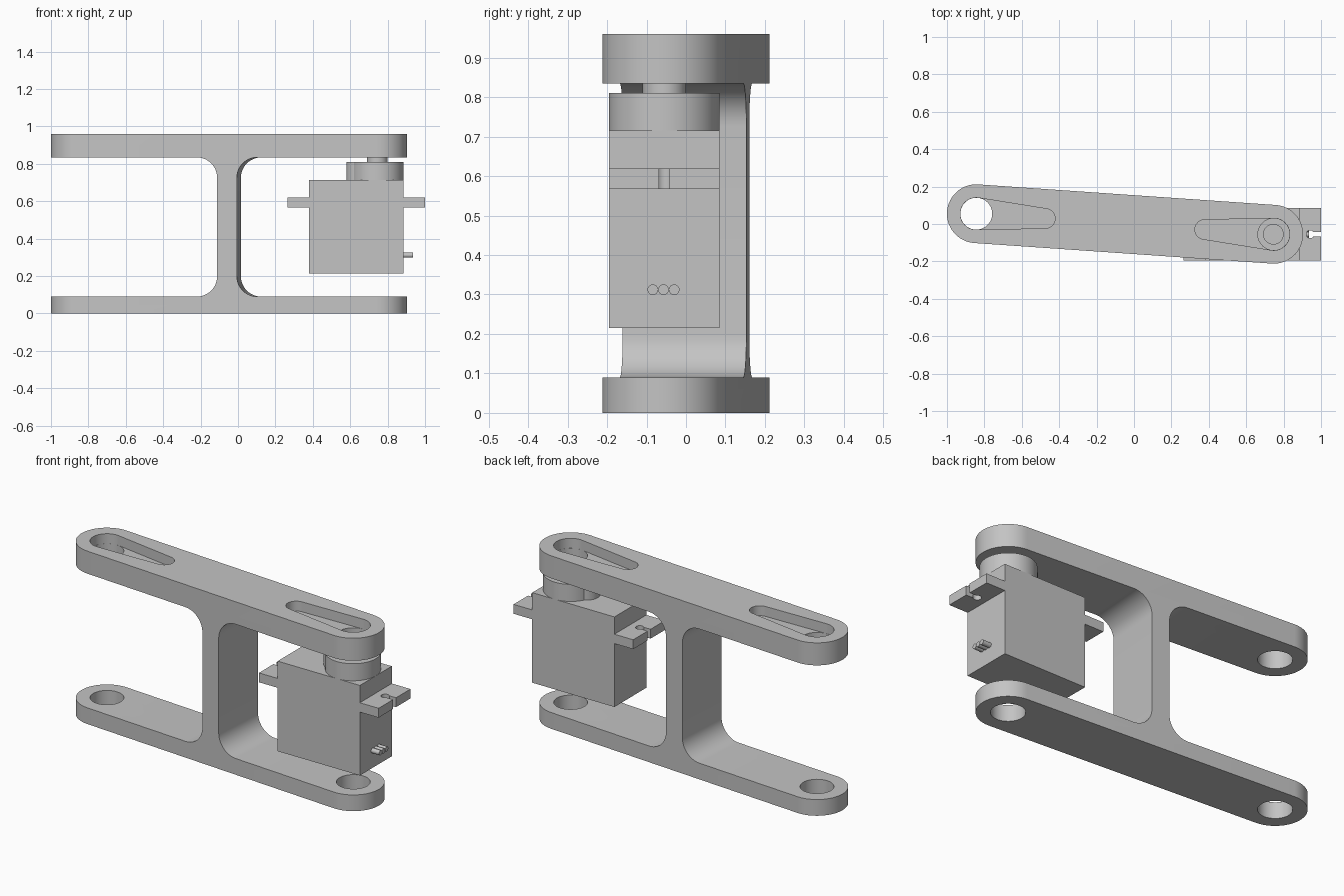
import bpy, bmesh, math
from mathutils import Vector

if "Cube" in bpy.data.objects:
    bpy.data.objects.remove(bpy.data.objects["Cube"], do_unlink=True)

grey = bpy.data.materials.new("plain grey")
grey.use_nodes = True
GREY = (0.55, 0.55, 0.55, 1)
grey.diffuse_color = GREY
grey.node_tree.nodes["Principled BSDF"].inputs["Base Color"].default_value = GREY


def prism(name, points, sweep):
    """Extrude a closed 3D outline along a vector."""
    bm = bmesh.new()
    face = bm.faces.new([bm.verts.new(p) for p in points])
    new = bmesh.ops.extrude_face_region(bm, geom=[face])["geom"]
    bmesh.ops.translate(bm, vec=sweep, verts=[v for v in new if isinstance(v, bmesh.types.BMVert)])
    bmesh.ops.recalc_face_normals(bm, faces=bm.faces)
    mesh = bpy.data.meshes.new(name)
    bm.to_mesh(mesh)
    bm.free()
    mesh.materials.append(grey)
    obj = bpy.data.objects.new(name, mesh)
    bpy.context.collection.objects.link(obj)
    return obj


def arc(cx, cy, r, start, end, n):
    steps = [math.radians(start + (end - start) * i / n) for i in range(n + 1)]
    return [(cx + r * math.cos(a), cy + r * math.sin(a)) for a in steps]


def upright(name, outline, z0, z1):
    return prism(name, [(x, y, z0) for x, y in outline], (0, 0, z1 - z0))


def disc(name, x, y, r, z0, z1, n=64):
    return upright(name, arc(x, y, r, 0, 360, n)[:-1], z0, z1)


def teardrop(x1, r1, x2, r2):
    """Outline around two circles on the x axis, with x1 < x2."""
    t = math.degrees(math.acos((r1 - r2) / (x2 - x1)))
    return arc(x1, 0, r1, t, 360 - t, 32) + arc(x2, 0, r2, -t, t, 32)


def boolean(obj, tool, operation):
    """Combine two solids and discard the second one."""
    mod = obj.modifiers.new("combine", "BOOLEAN")
    mod.operation, mod.object, mod.solver = operation, tool, "EXACT"
    bpy.context.view_layer.update()
    graph = bpy.context.evaluated_depsgraph_get()
    mesh = bpy.data.meshes.new_from_object(obj.evaluated_get(graph))
    obj.modifiers.clear()
    obj.data = mesh
    bpy.data.objects.remove(tool, do_unlink=True)


def smooth(obj):
    bpy.ops.object.select_all(action="DESELECT")
    obj.select_set(True)
    bpy.context.view_layer.objects.active = obj
    bpy.ops.object.shade_smooth_by_angle(angle=math.radians(30))


# Arm link: an I profile with filleted web, trimmed to rounded ends
HALF, R = 0.797, 0.157
LOW, HIGH, TOP = 0.09, 0.835, 0.96
WEB, FILLET = 0.0525, 0.11
c = WEB + FILLET
right = [(1.1, 0), (1.1, LOW)]
right += arc(c, LOW + FILLET, FILLET, 270, 180, 12)
right += arc(c, HIGH - FILLET, FILLET, 180, 90, 12)
right += [(1.1, HIGH), (1.1, TOP)]
profile = right + [(-x, z) for x, z in reversed(right)]
link = prism("arm_link", [(x, -0.3, z) for x, z in profile], (0, 0.6, 0))
boolean(link, upright("trim", teardrop(-HALF, R, HALF, R), -0.1, 1.1), "INTERSECT")

# Pivot holes through both plates, horn pockets in the top plate
pocket = teardrop(-HALF, 0.0855, -HALF + 0.37, 0.052)
for side in (-1, 1):
    boolean(link, disc("hole", side * HALF, 0, 0.085, -0.1, 1.1), "DIFFERENCE")
    outline = [(-side * x, y) for x, y in pocket]
    boolean(link, upright("pocket", outline, 0.905, 1.1), "DIFFERENCE")
link.location.x = -0.048
link.rotation_euler.z = -math.atan2(0.11, 1.591)
smooth(link)

# Servo case with mounting tabs
SX, SY = 0.745, -0.055
x0, x1, z0, z1 = 0.38, 0.885, 0.215, 0.715
t0, t1 = 0.567, 0.619
case = [(x0, z0), (x1, z0), (x1, t0), (1, t0), (1, t1), (x1, t1),
        (x1, z1), (x0, z1), (x0, t1), (0.265, t1), (0.265, t0), (x0, t0)]
body = prism("servo_case", [(x, -0.195, z) for x, z in case], (0, 0.28, 0))

# Keyhole screw slots in the tabs
for hole_x, sign in ((0.942, 1), (0.323, -1)):
    key = arc(0, 0, 0.021, 38, 322, 24) + [(0.1, -0.013), (0.1, 0.013)]
    outline = [(hole_x + sign * x, SY + y) for x, y in key]
    boolean(body, upright("slot", outline, 0.5, 0.68), "DIFFERENCE")
smooth(body)

# Gear housing with its smaller side lobe
housing = disc("gear_housing", SX, SY, 0.14, z1, 0.81)
boolean(housing, disc("lobe", 0.65, SY, 0.07, z1, 0.81, 48), "UNION")
smooth(housing)

# Output shaft
smooth(disc("output_shaft", SX, SY, 0.055, 0.81, 0.88, 48))

# Three cable stubs
for i, name in enumerate(("front", "middle", "back")):
    ring = arc(SY - 0.002 + (i - 1) * 0.027, 0.312, 0.0135, 0, 360, 20)[:-1]
    smooth(prism(name + "_cable", [(x1, y, z) for y, z in ring], (0.05, 0, 0)))
